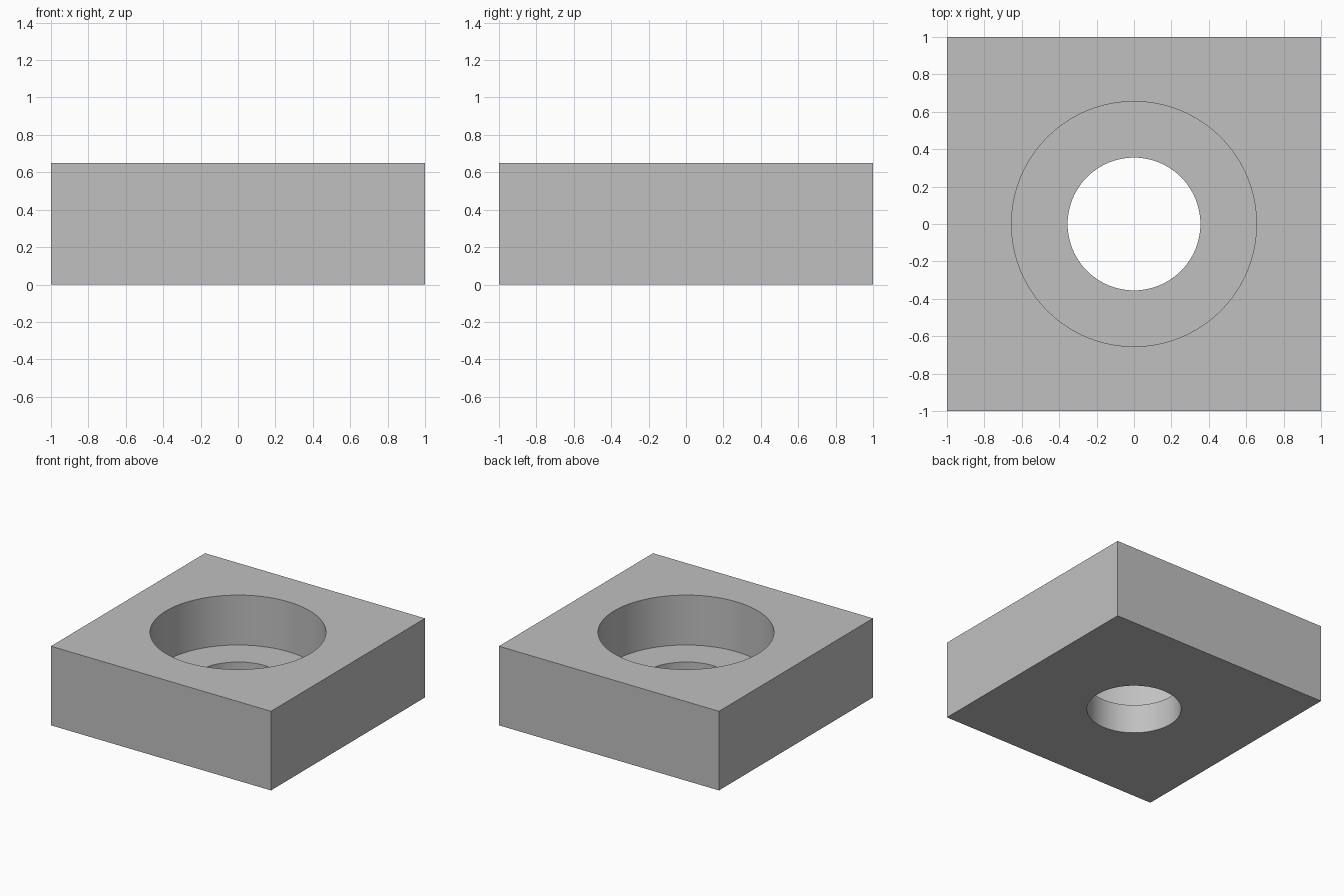
import bpy

if "Cube" in bpy.data.objects:
    bpy.data.objects.remove(bpy.data.objects["Cube"], do_unlink=True)

WIDTH, HEIGHT = 2.0, 0.65
SEAT_Z = 0.24                          # height of the counterbore floor
BORE_RADIUS, HOLE_RADIUS = 0.655, 0.355
MARGIN = 0.1                           # how far cutters overshoot the block

# Single plain grey material
grey = bpy.data.materials.new("plain grey")
grey.use_nodes = True
colour = (0.53, 0.53, 0.53, 1.0)
grey.diffuse_color = colour
grey.node_tree.nodes["Principled BSDF"].inputs["Base Color"].default_value = colour

# Square block standing on the ground
bpy.ops.mesh.primitive_cube_add(size=1, location=(0, 0, HEIGHT / 2))
block = bpy.context.object
block.name = "counterbored_block"
block.scale = (WIDTH, WIDTH, HEIGHT)
bpy.ops.object.transform_apply(location=True, rotation=False, scale=True)
block.data.materials.append(grey)


def cut_round(name, radius, bottom, top):
    """Cut a vertical round hole into the block."""
    bpy.ops.mesh.primitive_cylinder_add(
        vertices=96, radius=radius, depth=top - bottom,
        location=(0, 0, (top + bottom) / 2))
    cutter = bpy.context.object
    cutter.name = name
    cutter.hide_render = True
    cutter.data.materials.append(grey)
    cut = block.modifiers.new(name, "BOOLEAN")
    cut.operation = "DIFFERENCE"
    cut.solver = "EXACT"
    cut.object = cutter
    bpy.context.view_layer.objects.active = block
    bpy.ops.object.modifier_apply(modifier=cut.name)
    bpy.data.objects.remove(cutter, do_unlink=True)


# Wide counterbore from the top, then the narrower through hole
cut_round("counterbore", BORE_RADIUS, SEAT_Z, HEIGHT + MARGIN)
cut_round("through_hole", HOLE_RADIUS, -MARGIN, SEAT_Z + MARGIN)

# Smooth round walls, sharp rims and corners
bpy.ops.object.select_all(action="DESELECT")
block.select_set(True)
bpy.context.view_layer.objects.active = block
bpy.ops.object.shade_smooth_by_angle()
